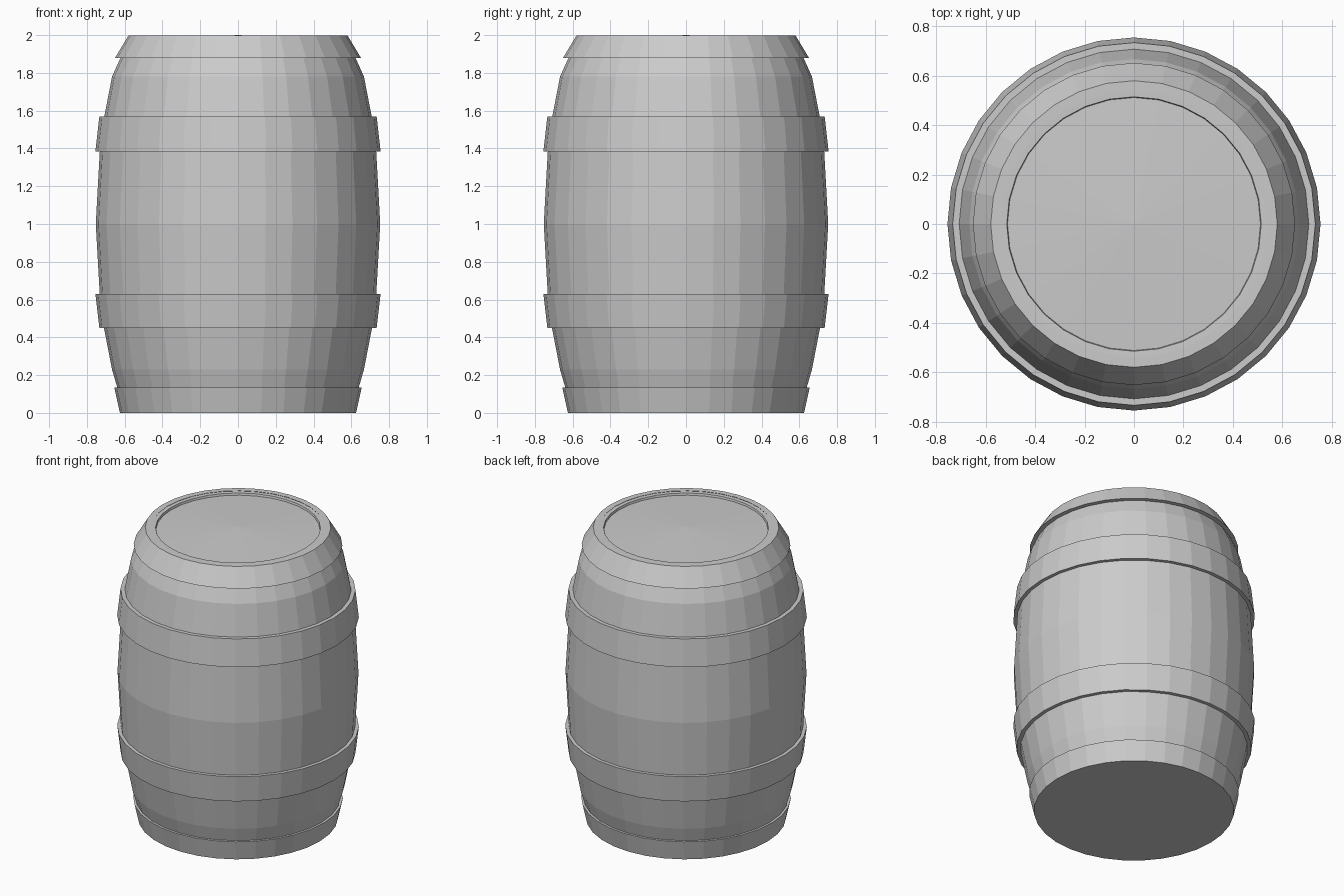
import bpy, bmesh
from math import sin, cos, tau

if "Cube" in bpy.data.objects:
    bpy.data.objects.remove(bpy.data.objects["Cube"])

SIDES = 32


def lathe(name, profile, closed=False):
    """Revolve (radius, z) points around z; radius 0 makes a pole."""
    bm = bmesh.new()
    rings = []
    for r, z in profile:
        if r == 0:
            rings.append([bm.verts.new((0, 0, z))] * SIDES)
        else:
            rings.append([bm.verts.new((r * cos(tau * i / SIDES), r * sin(tau * i / SIDES), z))
                          for i in range(SIDES)])
    pairs = list(zip(rings, rings[1:]))
    if closed:
        pairs.append((rings[-1], rings[0]))
    for a, b in pairs:
        for i in range(SIDES):
            j = (i + 1) % SIDES
            corners = list(dict.fromkeys((a[i], a[j], b[j], b[i])))
            bm.faces.new(corners)
    bmesh.ops.recalc_face_normals(bm, faces=bm.faces)
    mesh = bpy.data.meshes.new(name)
    bm.to_mesh(mesh)
    bm.free()
    obj = bpy.data.objects.new(name, mesh)
    bpy.context.collection.objects.link(obj)
    return obj


def hoop(name, z0, r0, z1, r1, thick):
    """Tapered metal band with flat top and bottom edges."""
    return lathe(name, [(r0, z0), (r1, z1), (r1 - thick, z1), (r0 - thick, z0)], closed=True)


# Bulging body with a shallow recessed, slightly domed lid
lathe("barrel_body", [
    (0, 0), (0.60, 0), (0.667, 0.23), (0.727, 0.54), (0.753, 1.0),
    (0.727, 1.47), (0.667, 1.78), (0.57, 1.996),
    (0.515, 1.994), (0.512, 1.98), (0, 2.0)])

# Hoops
hoop("bottom_hoop", 0.0, 0.625, 0.135, 0.655, 0.03)
hoop("lower_hoop", 0.45, 0.734, 0.63, 0.755, 0.035)
hoop("upper_hoop", 1.385, 0.755, 1.57, 0.734, 0.035)
hoop("top_hoop", 1.878, 0.652, 1.998, 0.58, 0.04)
